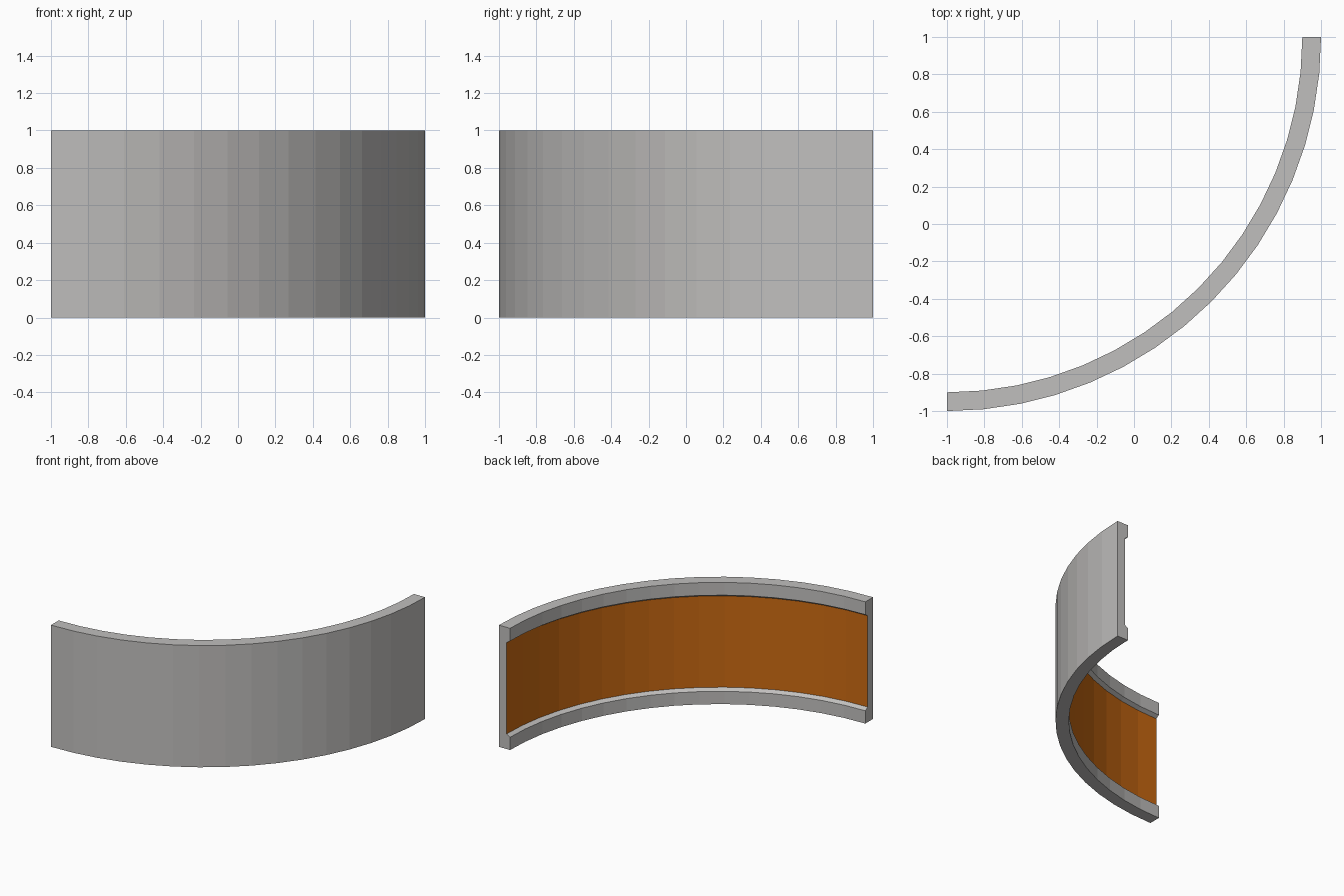
import bpy, bmesh, math

if "Cube" in bpy.data.objects:
    bpy.data.objects.remove(bpy.data.objects["Cube"])

def material(name, rgb):
    m = bpy.data.materials.new(name)
    m.diffuse_color = (*rgb, 1)
    m.use_nodes = True
    m.node_tree.nodes["Principled BSDF"].inputs["Base Color"].default_value = m.diffuse_color
    return m

grey = material("light grey", (0.53, 0.52, 0.51))
orange = material("burnt orange", (0.60, 0.145, 0.006))

CX, CY, SEGMENTS = -1.0, 1.0, 16

# Wall cross-section (radius, height): flat outside, chamfered recess inside
profile = [(2.0, 0), (2.0, 1), (1.9, 1), (1.9, 0.895),
           (1.93, 0.875), (1.93, 0.125), (1.9, 0.105), (1.9, 0)]
PANEL_EDGE = 4  # profile edge that forms the recessed panel

bm = bmesh.new()
rings = []
for i in range(SEGMENTS + 1):
    a = -math.pi / 2 + math.pi / 2 * i / SEGMENTS
    rings.append([bm.verts.new((CX + r * math.cos(a), CY + r * math.sin(a), z))
                  for r, z in profile])

# Sweep the section round the quarter circle
n = len(profile)
for a, b in zip(rings, rings[1:]):
    for j in range(n):
        k = (j + 1) % n
        f = bm.faces.new((a[j], b[j], b[k], a[k]))
        f.material_index = 1 if j == PANEL_EDGE else 0

# End caps
bm.faces.new(rings[0])
bm.faces.new(rings[-1][::-1])
bmesh.ops.recalc_face_normals(bm, faces=bm.faces)

mesh = bpy.data.meshes.new("curved_wall")
bm.to_mesh(mesh)
bm.free()
mesh.materials.append(grey)
mesh.materials.append(orange)
wall = bpy.data.objects.new("curved_wall", mesh)
bpy.context.collection.objects.link(wall)
